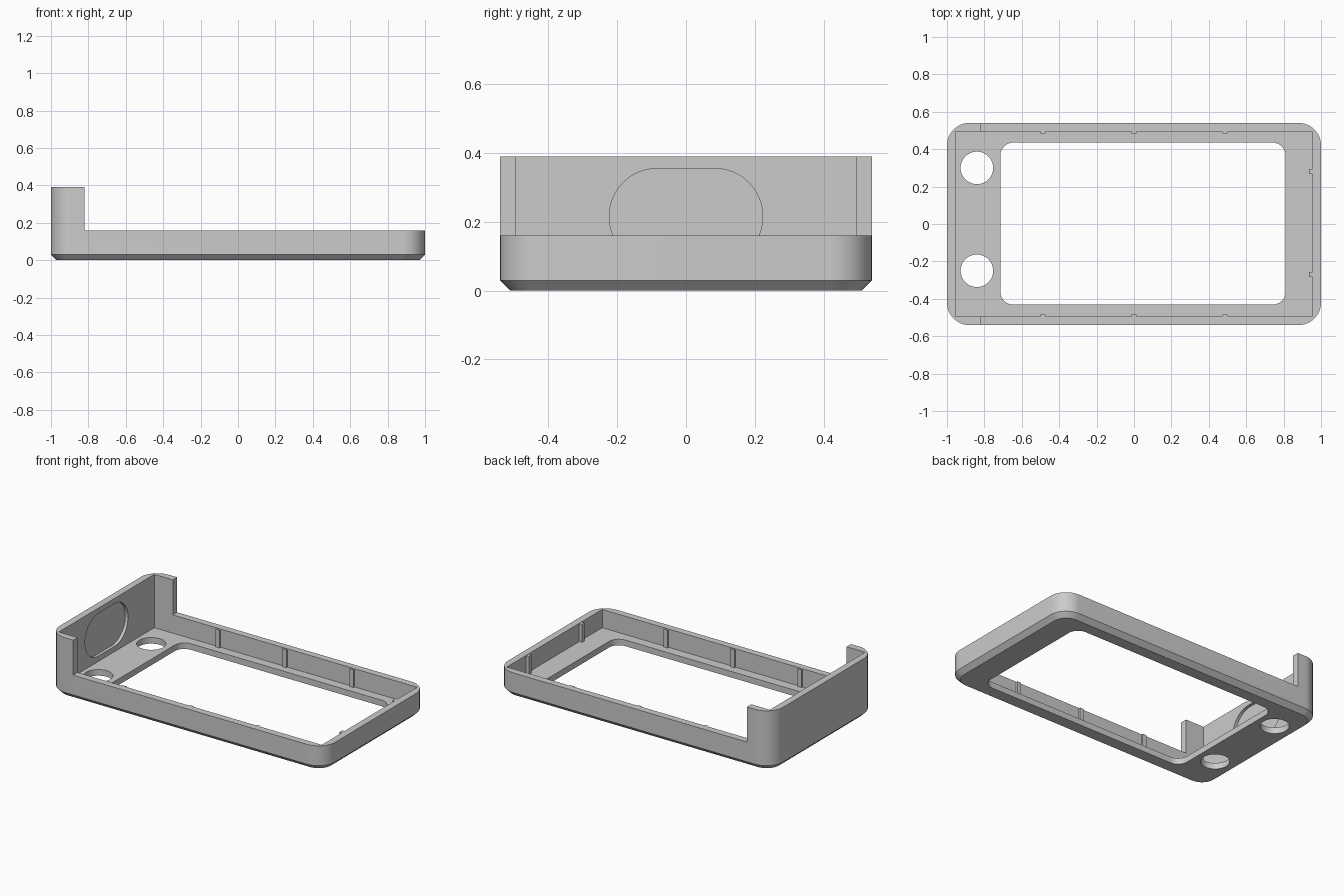
import bpy
import bmesh
from math import cos, sin, pi, radians
from mathutils import Matrix

cube = bpy.data.objects.get("Cube")
if cube:
    bpy.data.objects.remove(cube, do_unlink=True)

grey = bpy.data.materials.new("light grey plastic")
grey.use_nodes = True
grey.diffuse_color = (0.6, 0.6, 0.6, 1)
grey.node_tree.nodes["Principled BSDF"].inputs["Base Color"].default_value = (0.6, 0.6, 0.6, 1)


def rounded_rect(hx, hy, r, seg=12):
    """Counter-clockwise outline of a rounded rectangle centred on the origin."""
    points = []
    for i, (sx, sy) in enumerate([(1, 1), (-1, 1), (-1, -1), (1, -1)]):
        for k in range(seg + 1):
            a = (i + k / seg) * pi / 2
            points.append((sx * (hx - r) + r * cos(a), sy * (hy - r) + r * sin(a)))
    return points


def loft(name, sections, matrix=Matrix()):
    """Closed solid through outlines given as (outline, height)."""
    bm = bmesh.new()
    rings = [[bm.verts.new((x, y, z)) for x, y in outline] for outline, z in sections]
    n = len(rings[0])
    for low, high in zip(rings, rings[1:]):
        for i in range(n):
            j = (i + 1) % n
            bm.faces.new((low[i], low[j], high[j], high[i]))
    bm.faces.new(rings[0][::-1])
    bm.faces.new(rings[-1])
    bmesh.ops.remove_doubles(bm, verts=bm.verts, dist=1e-5)
    bm.transform(matrix)
    bmesh.ops.recalc_face_normals(bm, faces=bm.faces)
    mesh = bpy.data.meshes.new(name)
    bm.to_mesh(mesh)
    bm.free()
    mesh.materials.append(grey)
    obj = bpy.data.objects.new(name, mesh)
    bpy.context.collection.objects.link(obj)
    return obj


def box(name, x0, x1, y0, y1, z0, z1):
    outline = [(x0, y0), (x1, y0), (x1, y1), (x0, y1)]
    return loft(name, [(outline, z0), (outline, z1)])


def end_slot(name, half_width, radius, x0, x1):
    """Stadium-shaped cutter running along x through the tall end wall."""
    outline = rounded_rect(half_width, radius, radius - 0.0005)
    axes = Matrix(((0, 0, 1, 0), (1, 0, 0, 0), (0, 1, 0, 0.215), (0, 0, 0, 1)))
    return loft(name, [(outline, x0), (outline, x1)], axes)


FLOOR, RIM = 0.04, 0.16
IN_X, IN_Y = 0.955, 0.495

# Outer block with rounded corners and a chamfered underside
side = rounded_rect(1, 0.54, 0.12)
case = loft("case_body", [(rounded_rect(0.97, 0.51, 0.09), 0), (side, 0.03), (side, 0.39)])

# Inner cavity, lowered rim and screen opening
cutters = [
    box("cavity_cutter", -IN_X, IN_X, -IN_Y, IN_Y, FLOOR, 1),
    box("rim_cutter", -0.82, 2, -1, 1, RIM, 1),
]
window = rounded_rect(0.763, 0.433, 0.07)
cutters.append(loft("window_cutter", [(window, -0.1), (window, 0.1)],
                    Matrix.Translation((0.048, 0.002, 0))))

# Two round floor holes
hole = rounded_rect(0.087, 0.087, 0.087)
for y in (0.30, -0.25):
    cutters.append(loft("hole_cutter", [(hole, -0.1), (hole, 0.1)],
                        Matrix.Translation((-0.84, y, 0))))

# Slot in the end wall with a wider recess on its inner side
cutters.append(end_slot("recess_cutter", 0.223, 0.14, -0.975, -0.9))
cutters.append(end_slot("slot_cutter", 0.148, 0.064, -1.1, -0.9))

for cutter in cutters:
    cutter.hide_render = True
    mod = case.modifiers.new(cutter.name, "BOOLEAN")
    mod.operation = "DIFFERENCE"
    mod.solver = "EXACT"
    mod.object = cutter

bpy.context.view_layer.update()
finished = bpy.data.meshes.new_from_object(
    case.evaluated_get(bpy.context.evaluated_depsgraph_get()))
case.modifiers.clear()
case.data = finished
for cutter in cutters:
    bpy.data.objects.remove(cutter, do_unlink=True)

bpy.ops.object.select_all(action="DESELECT")
case.select_set(True)
bpy.context.view_layer.objects.active = case
bpy.ops.object.shade_smooth_by_angle(angle=radians(30))

# Small retaining ribs on the inner walls
for x in (-0.487, 0, 0.487):
    box("back_rib", x - 0.014, x + 0.014, IN_Y - 0.012, IN_Y + 0.01, FLOOR - 0.01, RIM - 0.002)
    box("front_rib", x - 0.014, x + 0.014, -IN_Y - 0.01, -IN_Y + 0.012, FLOOR - 0.01, RIM - 0.002)
for y in (0.28, -0.27):
    box("left_rib", IN_X - 0.02, IN_X + 0.01, y - 0.014, y + 0.014, FLOOR - 0.01, RIM - 0.002)
